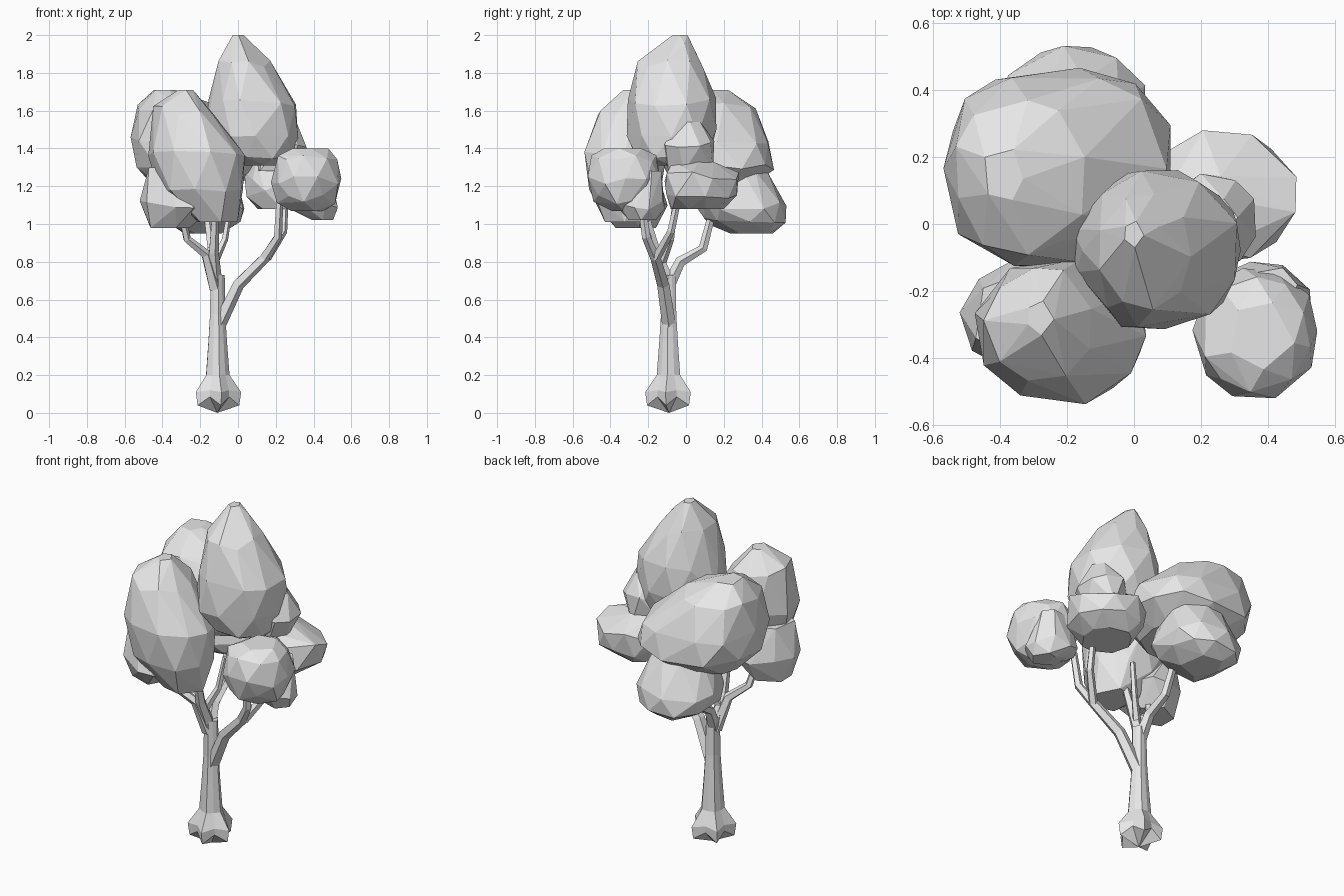
import bpy, bmesh, math, random
from mathutils import Vector

random.seed(7)
grey = bpy.data.materials.new("light grey")
grey.diffuse_color = (0.8, 0.8, 0.8, 1)


def finish(name, bm):
    bmesh.ops.recalc_face_normals(bm, faces=bm.faces)
    mesh = bpy.data.meshes.new(name)
    bm.to_mesh(mesh)
    bm.free()
    mesh.materials.append(grey)
    ob = bpy.data.objects.new(name, mesh)
    bpy.context.collection.objects.link(ob)
    return ob


def leaf_clump(name, rings, sides=9, square=1.0):
    """Faceted clump: hull of slightly uneven rings (z, cx, cy, rx, ry)."""
    bm = bmesh.new()
    for k, (z, cx, cy, rx, ry) in enumerate(rings):
        n = sides if rx > 0.12 else 5
        for i in range(n):
            a = 2 * math.pi * (i + 0.5 * (k % 2) + random.uniform(-0.2, 0.2)) / n
            s = random.uniform(0.98, 1.06)
            dz = random.uniform(-0.025, 0.025) if 0 < k < len(rings) - 1 else 0
            c, d = math.cos(a), math.sin(a)
            x = math.copysign(abs(c) ** square, c)
            y = math.copysign(abs(d) ** square, d)
            bm.verts.new((cx + rx * s * x, cy + ry * s * y, z + dz))
    bmesh.ops.convex_hull(bm, input=bm.verts)
    loose = [v for v in bm.verts if not v.link_faces]
    bmesh.ops.delete(bm, geom=loose, context='VERTS')
    return finish(name, bm)


def skin(bm, loops):
    for a, b in zip(loops, loops[1:]):
        n = len(a)
        for i in range(n):
            j = (i + 1) % n
            bm.faces.new((a[i], a[j], b[j], b[i]))


def branch(name, path, sides=5):
    """Tapered tube along points (x, y, z, radius)."""
    bm = bmesh.new()
    pts = [Vector(p[:3]) for p in path]
    loops = []
    for k, p in enumerate(pts):
        d = (pts[min(k + 1, len(pts) - 1)] - pts[max(k - 1, 0)]).normalized()
        u = Vector((0, 1, 0)).cross(d).normalized()
        w = d.cross(u)
        r = path[k][3]
        loops.append([bm.verts.new(p + r * (u * math.cos(t) + w * math.sin(t)))
                      for t in [2 * math.pi * i / sides for i in range(sides)]])
    skin(bm, loops)
    bm.faces.new(loops[0])
    bm.faces.new(loops[-1])
    return finish(name, bm)


# Trunk with five flared root toes: (z valley, z toe, r valley, r toe)
bm = bmesh.new()
cx, cy = -0.11, -0.09
loops = []
for zv, zt, rv, rt in [(0.085, 0.04, 0.088, 0.118), (0.12, 0.11, 0.085, 0.128),
                       (0.2, 0.2, 0.06, 0.066), (0.38, 0.38, 0.047, 0.052),
                       (0.52, 0.52, 0.038, 0.043), (0.73, 0.73, 0.036, 0.04)]:
    loop = []
    for i in range(10):
        a = math.radians(-80 + 36 * i)
        z, r = (zv, rv) if i % 2 else (zt, rt)
        loop.append(bm.verts.new((cx + r * math.cos(a), cy + r * math.sin(a), z)))
    loops.append(loop)
skin(bm, loops)
under = bm.verts.new((cx, cy, 0))
for i in range(10):
    bm.faces.new((under, loops[0][(i + 1) % 10], loops[0][i]))
bm.faces.new(loops[-1])
bmesh.ops.dissolve_limit(bm, angle_limit=math.radians(8), verts=bm.verts, edges=bm.edges)
finish("trunk", bm)

# Branches
branch("right_branch", [(-0.1, -0.09, 0.47, 0.038), (0, -0.12, 0.68, 0.034), (0.14, -0.16, 0.82, 0.029),
                        (0.21, -0.21, 0.93, 0.024), (0.22, -0.24, 1.14, 0.02)])
branch("right_twig", [(0.15, -0.16, 0.82, 0.026), (0.24, -0.08, 0.96, 0.021), (0.25, -0.04, 1.14, 0.018)])
branch("left_branch", [(-0.12, -0.1, 0.66, 0.038), (-0.17, -0.15, 0.84, 0.028),
                       (-0.27, -0.2, 0.92, 0.022), (-0.3, -0.24, 1.06, 0.019)])
branch("front_branch", [(-0.12, -0.09, 0.68, 0.038), (-0.13, -0.16, 0.85, 0.028),
                        (-0.12, -0.22, 1.06, 0.021)])
branch("back_branch", [(-0.12, -0.09, 0.68, 0.036), (-0.13, -0.03, 0.8, 0.03),
                       (-0.14, 0.09, 0.87, 0.025), (-0.17, 0.15, 1.1, 0.02)])
branch("middle_twig", [(-0.13, -0.13, 0.79, 0.024), (-0.07, -0.08, 0.92, 0.018), (-0.04, -0.06, 1.1, 0.015)])

# Top crown and its side lobe
leaf_clump("top_leaves", [(2.0, 0.0, -0.03, 0.03, 0.04), (1.96, 0.02, -0.04, 0.06, 0.08),
                          (1.85, 0.03, -0.08, 0.14, 0.17), (1.65, 0.08, -0.075, 0.23, 0.235),
                          (1.48, 0.07, -0.075, 0.25, 0.24), (1.37, 0.1, -0.075, 0.2, 0.2),
                          (1.31, 0.13, -0.07, 0.11, 0.12)])
leaf_clump("top_side_lobe", [(1.54, 0.25, 0.0, 0.06, 0.08), (1.43, 0.24, 0.01, 0.13, 0.14),
                             (1.28, 0.2, 0.02, 0.12, 0.13)])
# Back left clumps
leaf_clump("back_left_leaves", [(1.71, -0.39, 0.15, 0.06, 0.08), (1.62, -0.34, 0.14, 0.19, 0.22),
                                (1.44, -0.24, 0.16, 0.32, 0.29), (1.3, -0.21, 0.17, 0.33, 0.29),
                                (1.2, -0.22, 0.14, 0.22, 0.2)], 10, 0.85)
leaf_clump("back_lower_leaves", [(1.28, -0.18, 0.27, 0.16, 0.16), (1.1, -0.18, 0.3, 0.22, 0.235),
                                 (1.02, -0.19, 0.31, 0.2, 0.22), (0.95, -0.18, 0.35, 0.1, 0.12)], 9, 0.9)
# Front left clumps
leaf_clump("front_left_leaves", [(1.71, -0.28, -0.28, 0.04, 0.05), (1.6, -0.28, -0.3, 0.16, 0.17),
                                 (1.37, -0.22, -0.32, 0.26, 0.22), (1.17, -0.19, -0.33, 0.22, 0.19),
                                 (1.01, -0.12, -0.31, 0.12, 0.12)])
leaf_clump("front_left_lobe", [(1.3, -0.39, -0.28, 0.09, 0.12), (1.1, -0.32, -0.28, 0.19, 0.18),
                               (0.98, -0.36, -0.27, 0.11, 0.11)])
# Front right clumps
leaf_clump("front_right_leaves", [(1.4, 0.38, -0.33, 0.1, 0.1), (1.34, 0.36, -0.33, 0.16, 0.17),
                                  (1.23, 0.365, -0.33, 0.185, 0.2), (1.13, 0.36, -0.33, 0.15, 0.16),
                                  (1.07, 0.36, -0.31, 0.09, 0.09)], 10)
leaf_clump("front_right_lobe", [(1.28, 0.4, -0.2, 0.09, 0.08), (1.1, 0.38, -0.24, 0.15, 0.13),
                                (1.02, 0.44, -0.23, 0.06, 0.07)])
# Back right clump
leaf_clump("back_right_leaves", [(1.33, 0.2, 0.04, 0.11, 0.12), (1.25, 0.26, 0.085, 0.22, 0.2),
                                 (1.16, 0.26, 0.08, 0.21, 0.19), (1.08, 0.24, 0.06, 0.13, 0.14)])
